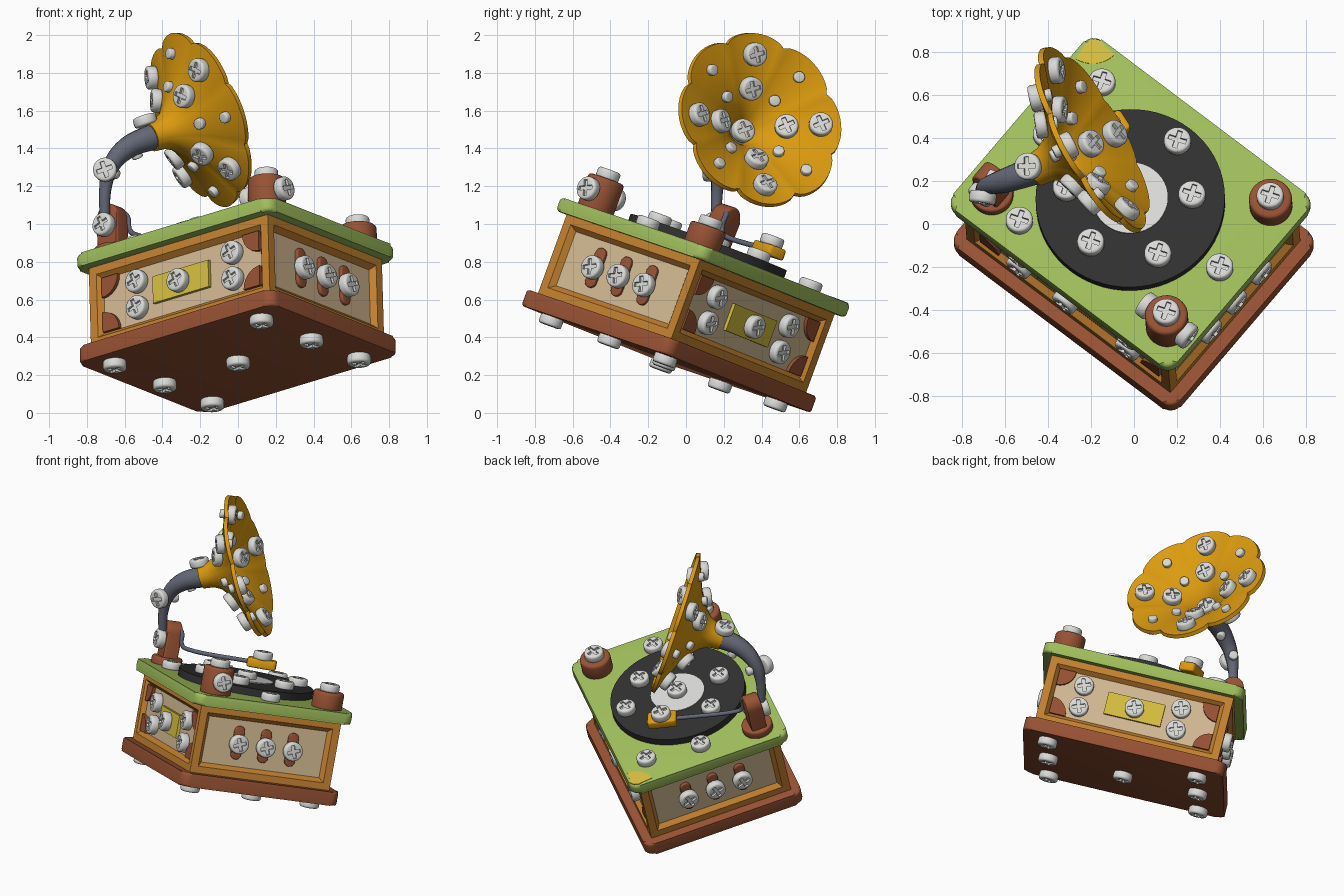
import bpy, bmesh, math
from mathutils import Matrix, Vector

if "Cube" in bpy.data.objects:
    bpy.data.objects.remove(bpy.data.objects["Cube"])

def material(name, rgb):
    m = bpy.data.materials.new(name)
    m.diffuse_color = [((c / 255 + 0.055) / 1.055) ** 2.4 for c in rgb] + [1]
    m.use_nodes = True
    m.node_tree.nodes["Principled BSDF"].inputs["Base Color"].default_value = m.diffuse_color
    return m

GREEN = material("lid green", (160, 190, 92))
BROWN = material("red brown", (152, 82, 52))
WOOD = material("orange wood", (198, 130, 48))
BEIGE = material("beige panel", (212, 186, 148))
YELLOW = material("pale yellow", (214, 190, 62))
GOLD = material("horn gold", (220, 155, 14))
STEEL = material("blue grey", (100, 103, 118))
BLACK = material("record black", (48, 48, 48))
WHITE = material("light grey", (218, 218, 216))

T = lambda *p: Matrix.Translation(p)
R = lambda deg, ax: Matrix.Rotation(math.radians(deg), 4, ax)

def frame(x, y, z, o):
    m = Matrix((x, y, z)).transposed().to_4x4()
    m.translation = o
    return m

# tilted frame of the whole player: a = long side, b = short side, h = up
w = Vector((-0.027, 0.342, 0.939)).normalized()
v = Vector((0.777, -0.585, 0.235)).normalized()
M = frame(v, w.cross(v), w, Vector((0, -0.105, 0.285)))

def add(name, mesh, matrix):
    o = bpy.data.objects.new(name, mesh)
    bpy.context.collection.objects.link(o)
    o.matrix_world = matrix
    return o

def finish(name, bm, mats, matrix):
    bmesh.ops.recalc_face_normals(bm, faces=bm.faces[:])
    me = bpy.data.meshes.new(name)
    bm.to_mesh(me)
    bm.free()
    for m in mats:
        me.materials.append(m)
    return add(name, me, matrix)

def prism(name, pts, z0, z1, mat, matrix=M, bevel=0.0):
    """Extrude a 2D outline from z0 to z1, with rounded cap edges."""
    bm = bmesh.new()
    lo = [bm.verts.new((x, y, z0)) for x, y in pts]
    hi = [bm.verts.new((x, y, z1)) for x, y in pts]
    caps = [bm.faces.new(lo[::-1]), bm.faces.new(hi)]
    n = len(pts)
    for i in range(n):
        j = (i + 1) % n
        bm.faces.new((lo[i], lo[j], hi[j], hi[i]))
    if bevel:
        bmesh.ops.bevel(bm, geom=[e for f in caps for e in f.edges], offset=bevel,
                        segments=3, profile=0.5, affect='EDGES')
    return finish(name, bm, [mat], matrix)

def arc(cx, cy, r, a0, a1, n):
    return [(cx + r * math.cos(math.radians(a0 + (a1 - a0) * i / n)),
             cy + r * math.sin(math.radians(a0 + (a1 - a0) * i / n))) for i in range(n + 1)]

def circle(r, n=32, cx=0, cy=0):
    return arc(cx, cy, r, 0, 360, n)[:-1]

def rounded(hx, hy, r, n=6):
    return (arc(hx - r, hy - r, r, 0, 90, n) + arc(r - hx, hy - r, r, 90, 180, n)
            + arc(r - hx, r - hy, r, 180, 270, n) + arc(hx - r, r - hy, r, 270, 360, n))

# screw head with a cross recess, and the small screw tip: meshes made once and reused
head = prism("screw_master", circle(0.063, 28), -0.005, 0.05, WHITE, Matrix(), 0.014)
l, c = 0.043, 0.011
cross = prism("cross_cutter", [(l, -c), (l, c), (c, c), (c, l), (-c, l), (-c, c), (-l, c), (-l, -c),
                               (-c, -c), (-c, -l), (c, -l), (c, -c)], 0.036, 0.1, WHITE, Matrix())
cut = head.modifiers.new("cross", 'BOOLEAN')
cut.operation, cut.object, cut.solver = 'DIFFERENCE', cross, 'EXACT'
bpy.context.view_layer.update()
HEAD = bpy.data.meshes.new_from_object(head.evaluated_get(bpy.context.evaluated_depsgraph_get()))
tip = prism("tip_master", circle(0.03, 14), -0.01, 0.03, WHITE, Matrix(), 0.008)
TIP = tip.data
for o in (head, cross, tip):
    bpy.data.objects.remove(o)

def screw(pos, normal=(0, 0, 1), matrix=M, name="screw", mesh=None):
    q = Vector(normal).to_track_quat('Z', 'Y').to_matrix().to_4x4()
    add(name, mesh or HEAD, matrix @ T(*pos) @ q @ R(20, 'Z'))

# base slab, lid and framed body
prism("base_slab", rounded(0.67, 0.54, 0.06), 0, 0.09, BROWN, M, 0.015)
prism("lid", rounded(0.67, 0.54, 0.06), 0.535, 0.61, GREEN, M, 0.02)
bm = bmesh.new()
bmesh.ops.create_cube(bm, size=1, matrix=T(0, 0, 0.3125) @ Matrix.Diagonal((1.22, 0.96, 0.455, 1)))
sides = [f for f in bm.faces if abs(f.normal.z) < 0.5]
bmesh.ops.inset_individual(bm, faces=sides, thickness=0.05, use_even_offset=True)
bmesh.ops.inset_individual(bm, faces=sides, thickness=0.025, depth=-0.03, use_even_offset=True)
for f in sides:
    f.material_index = 1
finish("body", bm, [WOOD, BEIGE], M)

# long sides: plate, corner pieces, five screws; short sides: three slots with screws
for ang, d in ((0, 0.45), (180, 0.45), (90, 0.58), (-90, 0.58)):
    S = M @ R(ang, 'Z') @ T(0, -d, 0.3125) @ R(90, 'X')
    if d < 0.5:
        flip = 1 if ang == 0 else -1
        prism("name_plate", [(-0.19, -0.075), (0.19, -0.075), (0.19, 0.075), (-0.19, 0.075)], -0.005, 0.02, YELLOW, S)
        for i, (sx, sy) in enumerate(((1, 1), (-1, 1), (-1, -1), (1, -1))):
            x, y = sx * 0.535, sy * 0.1525
            prism("corner_piece", [(x, y)] + arc(x, y, 0.11, 180 + 90 * i, 270 + 90 * i, 6), -0.005, 0.02, BROWN, S)
        screw((0, 0, 0.02), matrix=S)
        for x in (0.355, -0.295):
            for y in (0.073, -0.073):
                screw((x * flip, y, 0), matrix=S)
    else:
        for x in (-0.185, 0, 0.185):
            slot = arc(x, 0.08, 0.035, 0, 180, 8) + arc(x, -0.07, 0.035, 180, 360, 8)
            prism("slider_slot", slot, -0.005, 0.02, BROWN, S, 0.006)
            screw((x, 0, 0.015), matrix=S)

# screws under the base and on the lid
for a, b in [(x, y) for x in (-0.5, 0.5) for y in (-0.42, 0, 0.4)] + [(0, 0)]:
    screw((a, b, 0), (0, 0, -1), name="base_screw")
for a, b in ((-0.34, -0.40), (0.535, 0), (-0.47, 0.37), (-0.51, 0.01)):
    screw((a, b, 0.61), name="lid_screw")

# yellow corner mark on the lid
prism("corner_mark", arc(-0.655, 0.53, 0.14, -85, -5, 10) + [(-0.62, 0.53), (-0.643, 0.515), (-0.655, 0.49)],
      0.608, 0.613, YELLOW)

# record with label
prism("record", circle(0.44, 64), 0.60, 0.658, BLACK, M, 0.008)
prism("record_label", circle(0.175, 40), 0.65, 0.664, WHITE)
for a, b in ((0, 0.35), (0.22, 0.186), (0.28, -0.14), (0, -0.29), (-0.26, -0.15), (0, 0)):
    screw((a, b, 0.658), name="record_screw")

# two corner knobs, the front one taller with side screws
for b, top in ((-0.375, 0.785), (0.39, 0.72)):
    K = M @ T(0.525, b, 0)
    prism("knob", circle(0.10, 32), 0.60, top, BROWN, K, 0.018)
    screw((0, 0, top), matrix=K)
for s in (-1, 1):
    screw((0.525 + s * 0.095, -0.375, 0.70), (s, 0, 0))

# horn bracket
prism("bracket_foot", circle(0.10, 32), 0.60, 0.66, BROWN, M @ T(-0.525, -0.375, 0), 0.012)
prism("bracket", [(-0.07, 0), (0.07, 0)] + arc(0, 0.215, 0.07, 0, 180, 12), -0.05, 0.05, BROWN,
      M @ T(-0.525, -0.375, 0.61) @ R(90, 'X'), 0.012)
screw((-0.525, -0.425, 0.77), (0, -1, 0))

def tube(name, pts, mat, matrix):
    """Round tube through (x, y, z, radius) points."""
    cu = bpy.data.curves.new(name, 'CURVE')
    cu.dimensions, cu.bevel_depth, cu.bevel_resolution, cu.use_fill_caps = '3D', 1, 5, True
    cu.resolution_u = 8
    sp = cu.splines.new('BEZIER')
    sp.bezier_points.add(len(pts) - 1)
    for p, (x, y, z, r) in zip(sp.bezier_points, pts):
        p.co, p.radius = (x, y, z), r
        p.handle_left_type = p.handle_right_type = 'AUTO'
    tmp = add(name + "_curve", cu, Matrix())
    bpy.context.view_layer.update()
    me = bpy.data.meshes.new_from_object(tmp.evaluated_get(bpy.context.evaluated_depsgraph_get()))
    bpy.data.objects.remove(tmp)
    me.materials.clear()
    me.materials.append(mat)
    add(name, me, matrix)

# tone arm and pickup
tube("tone_arm", [(-0.50, -0.35, 0.86, 0.014), (-0.465, -0.33, 0.84, 0.014), (-0.455, -0.31, 0.75, 0.014),
                  (-0.44, -0.27, 0.735, 0.014), (-0.29, 0.14, 0.73, 0.014)], STEEL, M)
P = M @ T(-0.275, 0.18, 0) @ R(70, 'Z')
prism("pickup", rounded(0.095, 0.055, 0.02, 3), 0.70, 0.76, GOLD, P, 0.012)
screw((0, 0, 0.76), matrix=P)

# grey neck of the horn
tube("horn_neck", [(-0.705, 0.16, 1.02, 0.026), (-0.703, 0.165, 1.18, 0.032), (-0.675, 0.18, 1.30, 0.044),
                   (-0.59, 0.205, 1.40, 0.058), (-0.445, 0.257, 1.464, 0.07)], STEEL, Matrix())
screw((-0.70, 0.145, 1.285), (-0.15, -1, 0.1), Matrix())
screw((-0.66, 0.215, 1.27), (0.5, 0.85, -0.2), Matrix(), "screw_tip", TIP)
screw((-0.485, 0.265, 1.525), (-0.3, 0.1, 0.95), Matrix())
screw((-0.54, 0.24, 1.375), (0.4, 0.1, -0.9), Matrix(), "screw_tip", TIP)

# horn: closed profile turned round its axis, with eight scalloped petals
n = Vector((0.84, 0.455, 0.297)).normalized()
up = Vector((-0.28, -0.07, 0.9))
up = (up - n * up.dot(n)).normalized()
H = frame(up, n.cross(up), n, Vector((-0.46, 0.25, 1.46)))
inner = [(0.052, 0), (0.06, 0.07), (0.09, 0.13), (0.15, 0.185), (0.24, 0.24), (0.36, 0.29), (0.475, 0.33)]

def normal_at(i):
    p, q = inner[max(i - 1, 0)], inner[min(i + 1, len(inner) - 1)]
    return Vector((p[1] - q[1], q[0] - p[0])).normalized()   # towards the mouth

outer = [(r - 0.026 * normal_at(i).x, s - 0.026 * normal_at(i).y) for i, (r, s) in enumerate(inner)]
loop = inner + outer[::-1]
bm = bmesh.new()
N = 96
grid = []
for k in range(N):
    t = 2 * math.pi * k / N
    lobe = 1 - abs(math.cos(4 * t)) ** 0.6
    row = []
    for r, s in loop:
        rr = r * (1 - 0.085 * lobe * min(1, (r / 0.47) ** 1.5))
        row.append(bm.verts.new((rr * math.cos(t), rr * math.sin(t), s)))
    grid.append(row)
for k in range(N):
    g, h = grid[k], grid[(k + 1) % N]
    for i in range(len(loop)):
        j = (i + 1) % len(loop)
        bm.faces.new((g[i], g[j], h[j], h[i]))
finish("horn", bm, [GOLD], H)

# horn screws: heads inside on every other petal, outside on the rest, tips opposite
for k in range(8):
    for r, s, i in ((0.37, 0.293, 5), (0.205, 0.22, 4)):
        nr, ns = normal_at(i)
        D = H @ R(45 * k, 'Z')
        inside, outside = (HEAD, TIP) if k % 2 == 0 else (TIP, HEAD)
        screw((r, 0, s), (nr, 0, ns), D, "horn_screw", inside)
        screw((r - 0.026 * nr, 0, s - 0.026 * ns), (-nr, 0, -ns), D, "horn_screw", outside)
screw((0, 0, 0.09), matrix=H, name="throat_screw")

# smooth shading with sharp edges kept
for o in bpy.context.scene.objects:
    o.select_set(o.type == 'MESH')
bpy.context.view_layer.objects.active = bpy.data.objects["horn"]
bpy.ops.object.shade_smooth_by_angle(angle=math.radians(32))
